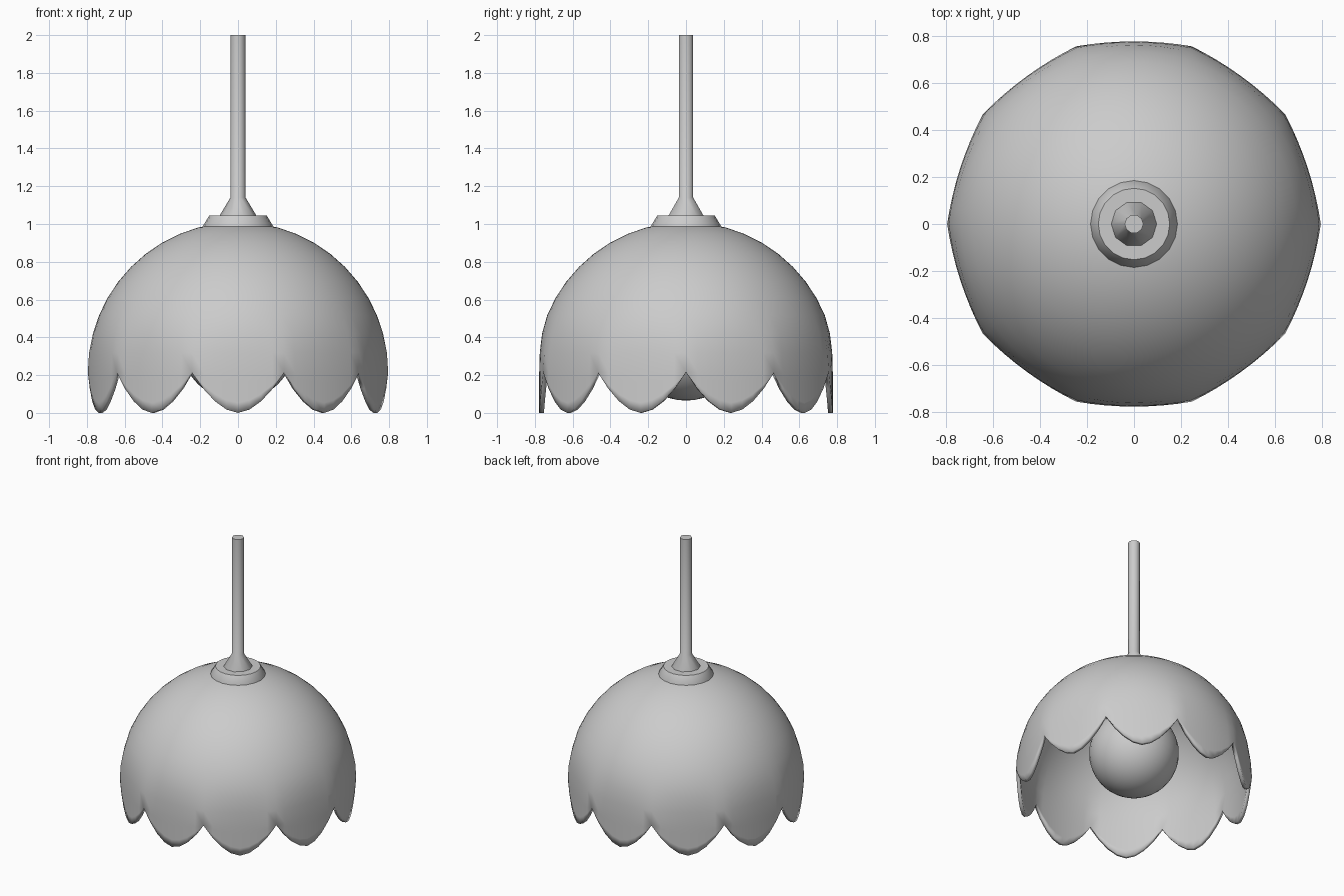
import bpy, bmesh
from math import sin, cos, pi, radians

if "Cube" in bpy.data.objects:
    bpy.data.objects.remove(bpy.data.objects["Cube"])

SEG = 80        # columns round the shade
PETALS = 10
R, ZC = 0.795, 0.215   # shade radius and height of its equator


def finish(bm, name, angle=35):
    mesh = bpy.data.meshes.new(name)
    bm.to_mesh(mesh)
    bm.free()
    ob = bpy.data.objects.new(name, mesh)
    bpy.context.collection.objects.link(ob)
    bpy.ops.object.select_all(action='DESELECT')
    bpy.context.view_layer.objects.active = ob
    ob.select_set(True)
    bpy.ops.object.shade_smooth_by_angle(angle=radians(angle))
    return ob


def skin(bm, rings):
    # Join successive rings (top to bottom) with outward-facing quads
    n = len(rings[0])
    for a, b in zip(rings, rings[1:]):
        for i in range(n):
            k = (i + 1) % n
            bm.faces.new((a[i], b[i], b[k], a[k]))


def lathe(name, profile, sides, angle=35):
    # Closed solid from (radius, z) points listed top to bottom
    bm = bmesh.new()
    rings = [[bm.verts.new((r * cos(2 * pi * i / sides), r * sin(2 * pi * i / sides), z))
              for i in range(sides)] for r, z in profile]
    skin(bm, rings)
    bm.faces.new(rings[0])
    bm.faces.new(rings[-1][::-1])
    return finish(bm, name, angle)


def petal_offset(theta):
    # 0 at a petal tip, 1 at a notch
    u = (theta * PETALS / (2 * pi)) % 1.0
    return abs(2 * u - 1)


def shade_point(r, z, theta):
    # Flatten each petal slightly towards the rim
    w = min(1, max(0, (0.55 - z) / 0.33))
    w = w * w * (3 - 2 * w)
    r -= 0.018 * w * (1 - petal_offset(theta) ** 2)
    return (r * cos(theta), r * sin(theta), z)


# Scalloped shade: dome rings, then petal rows down to the curved edge
bm = bmesh.new()
angles = [2 * pi * i / SEG for i in range(SEG)]
rings = []
for j in range(12):
    phi = radians(8 + 82 * j / 11)
    rings.append([bm.verts.new(shade_point(R * sin(phi), ZC + R * cos(phi), t)) for t in angles])
for j in range(1, 5):
    row = []
    for t in angles:
        edge = ZC * petal_offset(t) ** 1.8
        row.append(bm.verts.new(shade_point(R, ZC + (edge - ZC) * j / 4, t)))
    rings.append(row)
skin(bm, rings)
bm.faces.new(rings[0])
bmesh.ops.remove_doubles(bm, verts=bm.verts, dist=0.0005)
shade = finish(bm, "shade")
solid = shade.modifiers.new("thickness", 'SOLIDIFY')
solid.thickness = 0.025
solid.offset = -1

# Ceiling rod with its flared foot, and the stepped cap on the shade
lathe("rod", [(0.04, 2.0), (0.04, 1.14), (0.097, 1.045), (0.097, 1.02)], 10, 37)
lathe("cap", [(0.152, 1.045), (0.185, 0.99), (0.185, 0.985)], 20)

# Globe bulb and the socket that holds it
bm = bmesh.new()
bmesh.ops.create_uvsphere(bm, u_segments=32, v_segments=20, radius=0.302)
bmesh.ops.translate(bm, verts=bm.verts, vec=(0, 0, 0.367))
finish(bm, "bulb")
lathe("socket", [(0.07, 0.99), (0.07, 0.65)], 20)
